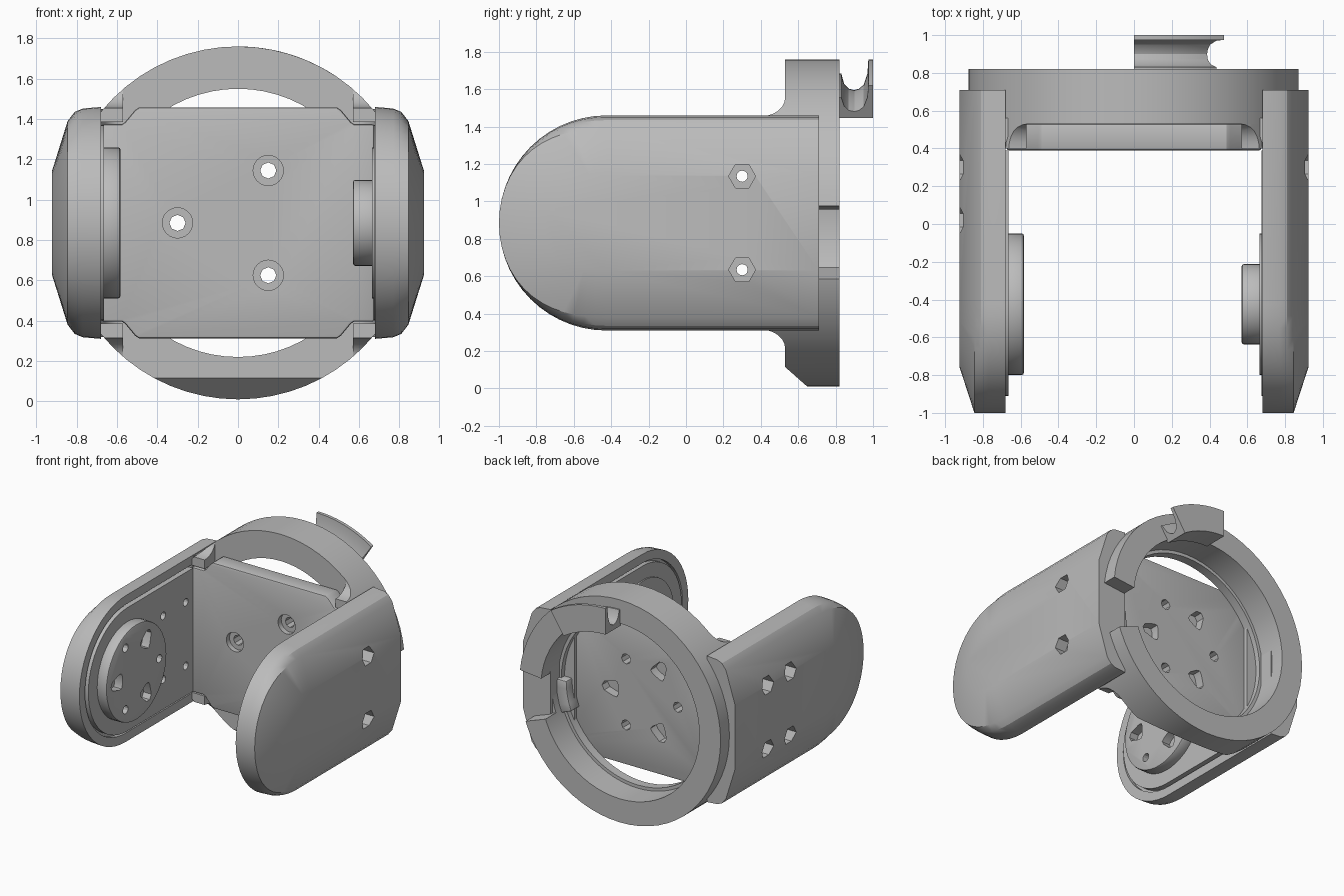
import bpy, bmesh, math
from math import sin, cos, pi, radians
from mathutils import Vector

cube = bpy.data.objects.get("Cube")
if cube:
    bpy.data.objects.remove(cube, do_unlink=True)

CZ = 0.885      # height of the ring and pivot axes
PIVOT = -0.425  # y of the pivot axis
RAD = 0.575     # arm half height

grey = bpy.data.materials.new("plain grey")
grey.use_nodes = True
colour = (0.5, 0.5, 0.5, 1)
grey.diffuse_color = colour
grey.node_tree.nodes["Principled BSDF"].inputs["Base Color"].default_value = colour


def loft(name, rings, wrap=False):
    """Skin a list of equal-length closed outlines."""
    bm = bmesh.new()
    rows = [[bm.verts.new(p) for p in ring] for ring in rings]
    n = len(rows[0])
    pairs = list(zip(rows, rows[1:])) + ([(rows[-1], rows[0])] if wrap else [])
    for a, b in pairs:
        for i in range(n):
            j = (i + 1) % n
            bm.faces.new((a[i], a[j], b[j], b[i]))
    if not wrap:
        bm.faces.new(rows[0])
        bm.faces.new(rows[-1])
    bmesh.ops.recalc_face_normals(bm, faces=bm.faces)
    mesh = bpy.data.meshes.new(name)
    bm.to_mesh(mesh)
    bm.free()
    mesh.materials.append(grey)
    ob = bpy.data.objects.new(name, mesh)
    bpy.context.collection.objects.link(ob)
    return ob


def apply(ob, mod):
    bpy.context.view_layer.objects.active = ob
    bpy.ops.object.modifier_apply(modifier=mod.name)


def boolean(ob, cutters, operation="DIFFERENCE", keep=False):
    for c in cutters:
        mod = ob.modifiers.new("cut", "BOOLEAN")
        mod.operation, mod.solver, mod.object = operation, "EXACT", c
        apply(ob, mod)
    if not keep:
        for c in cutters:
            bpy.data.objects.remove(c, do_unlink=True)


def bevel(ob, width):
    mod = ob.modifiers.new("bevel", "BEVEL")
    mod.width, mod.segments, mod.angle_limit = width, 2, radians(50)
    apply(ob, mod)


def finish(ob):
    bpy.ops.object.select_all(action="DESELECT")
    ob.select_set(True)
    bpy.context.view_layer.objects.active = ob
    bpy.ops.object.shade_smooth_by_angle(angle=radians(28))


def sweep(name, profile, a0, a1, n, full=False):
    """Turn a (y, radius) profile about the ring axis."""
    count = n if full else n + 1
    angles = [radians(a0 + (a1 - a0) * i / n) for i in range(count)]
    return loft(name, [[(r * cos(a), y, CZ + r * sin(a)) for y, r in profile]
                       for a in angles], full)


def prism(name, outline, axis, lo, hi):
    """Extrude a 2D outline along x (outline y,z), y (x,z) or z (x,y)."""
    def place(p, d):
        return {"x": (d, *p), "y": (p[0], d, p[1]), "z": (*p, d)}[axis]
    return loft(name, [[place(p, d) for p in outline] for d in (lo, hi)])


def circle(u, v, r, n):
    return [(u + r * cos(2 * pi * i / n), v + r * sin(2 * pi * i / n)) for i in range(n)]


def bell(u, v, angle, dist):
    """Screw keyhole outline pointing away from the bolt circle centre."""
    shape = [(-.07, -.035), (-.06, -.06), (-.03, -.06), (.05, -.035),
             (.07, 0), (.05, .035), (-.03, .06), (-.06, .06), (-.07, .035)]
    c, s = cos(radians(angle)), sin(radians(angle))
    return [(u + (dist + a) * c - b * s, v + (dist + a) * s + b * c) for a, b in shape]


def polar(u, v, angle, dist):
    return u + dist * cos(radians(angle)), v + dist * sin(radians(angle))


def stadium(inset, rear, crown=0.0):
    """Arm outline in (y, z): round at the front, square at the rear."""
    pts = [(rear, CZ - RAD + inset + crown)]
    for i in range(29):
        t = -pi / 2 - pi * i / 28
        r = RAD - inset - crown * sin(t) ** 4
        pts.append((PIVOT + r * cos(t), CZ + r * sin(t)))
    return pts + [(rear, CZ + RAD - inset - crown)]


# Side arms with recessed inner face, liner panel and screw holes
for side, s in (("left", 1), ("right", -1)):
    layers = [(.68, 0, 0), (.77, 0, .008), (.81, 0, .025), (.845, 0, .07), (.923, .24, .08)]
    arm = loft(side + "_arm", [[(s * x, y, z) for y, z in stadium(i, .71, c)]
                               for x, i, c in layers])
    boolean(arm, [prism("recess", stadium(.07, .40), "x", s * .66, s * .71)])
    face = .675 if s > 0 else .665
    liner = prism(side + "_liner_panel", stadium(.09, .39), "x", s * face, s * .72)
    holes = []
    for y in ([.3] if s > 0 else [.3, .02]):
        for dz in (-.25, .25):
            holes.append(prism("hole", circle(y, CZ + dz, .03, 12), "x", s * .6, s * .99))
            holes.append(prism("hex", circle(y, CZ + dz, .072, 6), "x", s * .83, s * .99))
    boolean(arm, holes, keep=True)
    boolean(liner, holes)
    finish(arm)
    finish(liner)

# Drive disc on the right arm
disc = prism("drive_disc", circle(PIVOT, CZ, .375, 48), "x", -.68, -.583)
bevel(disc, .012)
boolean(disc, [prism("pocket", bell(PIVOT, CZ, a, .25), "x", -.65, -.5) for a in (60, 180, 300)]
        + [prism("hole", circle(*polar(PIVOT, CZ, a, .28), .032, 12), "x", -.65, -.5)
           for a in (0, 120, 240)])
finish(disc)

# Idler boss and its washer on the left arm
boss = prism("idler_boss", circle(PIVOT, CZ, .213, 40), "x", .57, .7)
bevel(boss, .012)
finish(boss)
finish(prism("idler_washer", circle(PIVOT, CZ, .375, 48), "x", .664, .7))

# Back plate joining the arms
half = [(.675, .49), (.575, .49), (.56, .5), (.51, .56), (.49, .573)]
corners = [(x, z) for x, z in half] + [(-x, z) for x, z in reversed(half)]
outline = [(x, CZ + z) for x, z in corners] + [(x, CZ - z) for x, z in reversed(corners)]
plate = prism("back_plate", outline, "y", .39, .53)
bevel(plate, .012)
cutters = []
for a in (60, 180, 300):
    u, v = polar(0, CZ, a, .3)
    cutters += [prism("hole", circle(u, v, .04, 8), "y", .3, .6),
                prism("counterbore", circle(u, v, .075, 24), "y", .3, .43),
                prism("pocket", bell(0, CZ, a + 180, .29), "y", .46, .6)]
boolean(plate, cutters)
finish(plate)

# Mounting ring, sloped at the lower front, notched on the left side
ring = sweep("mounting_ring", [(.53, .875), (.82, .875), (.82, .69), (.60, .69),
                               (.60, .665), (.53, .665)], 0, 360, 64, True)
bm = bmesh.new()
bm.from_mesh(ring.data)
cut = bmesh.ops.bisect_plane(bm, geom=bm.verts[:] + bm.edges[:] + bm.faces[:],
                             plane_co=Vector((0, .66, 0)), plane_no=Vector((0, -.115, -.13)),
                             clear_outer=True)
bmesh.ops.holes_fill(bm, edges=[e for e in cut["geom_cut"] if isinstance(e, bmesh.types.BMEdge)])
bmesh.ops.recalc_face_normals(bm, faces=bm.faces)
bm.to_mesh(ring.data)
bm.free()
boolean(ring, [sweep("notch", [(.69, .6), (.9, .6), (.9, .95), (.69, .95)], -20, 6, 6)])
finish(ring)

# Small latch block inside the ring
latch = sweep("latch_block", [(.52, .60), (.63, .60), (.63, .70), (.52, .70)], -22, 0, 4)
bevel(latch, .012)
finish(latch)

# Hooked tab behind the ring, with a rounded channel
hook = sweep("hook_tab", [(.81, .67), (1, .67), (1, .875), (.975, .875), (.97, .80),
                          (.95, .74), (.925, .718), (.90, .71), (.87, .718), (.845, .745),
                          (.83, .80), (.81, .80)], 57, 90, 12)
finish(hook)

# Curved fillets where the arms meet the ring
arc = [(1 - cos(t * pi / 12), 1 - sin(t * pi / 12)) for t in range(7)]
for side, s in (("left", 1), ("right", -1)):
    plan = [(s * (.68 - .1 * (1 - u)), .53 - .13 * v) for u, v in reversed(arc)]
    plan = [(s * (.68 - .1 * v), .40 + .13 * (1 - u)) for u, v in arc]
    plan = [(s * (.58 + .1 * sin(t * pi / 12)), .40 + .13 * cos(t * pi / 12)) for t in range(7)]
    finish(prism(side + "_inner_fillet", plan + [(s * .70, .40), (s * .70, .56), (s * .58, .56)],
                 "z", CZ - RAD + .01, CZ + RAD - .01))
    for end, d in (("upper", 1), ("lower", -1)):
        curve = [(.40 + .13 * sin(t * pi / 12), CZ + d * (.67 - .1 * cos(t * pi / 12)))
                 for t in range(7)]
        fillet = prism(f"{side}_{end}_fillet", curve + [(.56, CZ + d * .67), (.56, CZ + d * .5),
                                                        (.40, CZ + d * .5)],
                       "x", s * .57, s * .70)
        boolean(fillet, [prism("limit", circle(0, CZ, .875, 64), "y", .2, .8)], "INTERSECT")
        finish(fillet)
